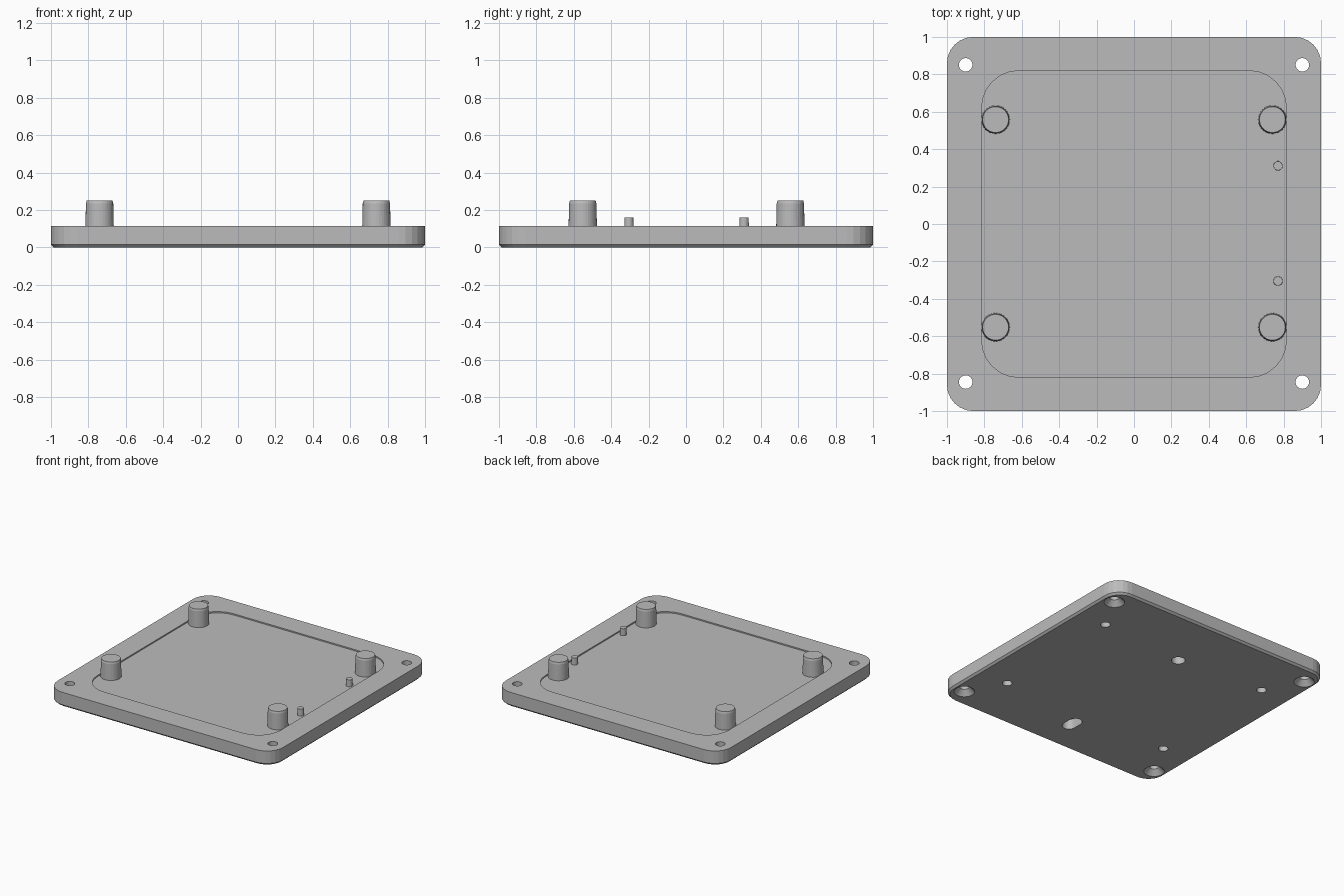
import bpy
import bmesh
from math import cos, sin, pi

old = bpy.data.objects.get("Cube")
if old:
    bpy.data.objects.remove(old, do_unlink=True)

grey = bpy.data.materials.new("light_grey")
grey.use_nodes = True
grey.diffuse_color = (0.5, 0.5, 0.5, 1)
grey.node_tree.nodes["Principled BSDF"].inputs["Base Color"].default_value = (0.5, 0.5, 0.5, 1)


def rounded(hx, hy, r, z, steps=6, cx=0, cy=0):
    """Ring of points: rounded rectangle with half sizes hx, hy."""
    ring = []
    for q, (sx, sy) in enumerate([(1, 1), (-1, 1), (-1, -1), (1, -1)]):
        for i in range(steps + 1):
            a = (q + i / steps) * pi / 2
            ring.append((cx + sx * (hx - r) + r * cos(a), cy + sy * (hy - r) + r * sin(a), z))
    return ring


def circle(x, y, r, z, sides=32):
    return [(x + r * cos(2 * pi * i / sides), y + r * sin(2 * pi * i / sides), z)
            for i in range(sides)]


def loft(name, rings):
    """Closed solid through a stack of equal rings, bottom to top."""
    bm = bmesh.new()
    layers = [[bm.verts.new(p) for p in ring] for ring in rings]
    n = len(layers[0])
    for low, high in zip(layers, layers[1:]):
        for i in range(n):
            j = (i + 1) % n
            bm.faces.new((low[i], low[j], high[j], high[i]))
    bm.faces.new(layers[0][::-1])
    bm.faces.new(layers[-1])
    bmesh.ops.recalc_face_normals(bm, faces=bm.faces)
    mesh = bpy.data.meshes.new(name)
    bm.to_mesh(mesh)
    bm.free()
    mesh.materials.append(grey)
    obj = bpy.data.objects.new(name, mesh)
    bpy.context.collection.objects.link(obj)
    return obj


def lathe(name, x, y, profile):
    return loft(name, [circle(x, y, r, z) for r, z in profile])


def cut(obj, cutters):
    """Subtract the cutters and bake the result."""
    for c in cutters:
        mod = obj.modifiers.new("cut", 'BOOLEAN')
        mod.operation = 'DIFFERENCE'
        mod.solver = 'EXACT'
        mod.object = c
    bpy.context.view_layer.update()
    graph = bpy.context.evaluated_depsgraph_get()
    baked = bpy.data.meshes.new_from_object(obj.evaluated_get(graph))
    obj.modifiers.clear()
    obj.data = baked


TOP, FLOOR = 0.115, 0.105
MID = 0.003     # slight shift of the fittings towards the back
corners = [(sx, sy) for sx in (-1, 1) for sy in (-1, 1)]

# Base plate with rounded corners and a chamfered underside
plate = loft("base_plate", [rounded(0.985, 0.985, 0.125, 0),
                            rounded(1, 1, 0.14, 0.015),
                            rounded(1, 1, 0.14, TOP)])

# Shallow recess in the top
cutters = [loft("recess_cutter", [rounded(0.815, 0.82, 0.2, FLOOR),
                                  rounded(0.815, 0.82, 0.2, 0.3)])]

# Countersunk corner screw holes
for sx, sy in corners:
    cutters.append(lathe("screw_cutter", sx * 0.9, sy * 0.848 + MID,
                         [(0.085, -0.01), (0.036, 0.04), (0.036, 0.2)]))

# Round hole and slot on the underside
cutters.append(lathe("locating_hole_cutter", 0, 0.5, [(0.05, -0.05), (0.05, 0.08)]))
cutters.append(loft("slot_cutter", [rounded(0.05, 0.085, 0.0499, z, 8, 0, -0.7)
                                    for z in (-0.05, 0.08)]))

# Tapered posts, bored from below
for sx, sy in corners:
    x, y = sx * 0.74, sy * 0.555 + MID
    side = "left" if sx > 0 else "right"
    end = "back" if sy > 0 else "front"
    post = lathe(f"{end}_{side}_post", x, y,
                 [(0.076, FLOOR - 0.002), (0.073, 0.235), (0.069, 0.25)])
    bore = lathe("bore_cutter", x, y, [(0.036, -0.05), (0.036, 0.2)])
    cut(post, [bore])
    cutters.append(bore)

cut(plate, cutters)
for c in cutters:
    bpy.data.objects.remove(c, do_unlink=True)

# Small locating pegs on the left side
for sy, end in ((1, "back"), (-1, "front")):
    lathe(f"{end}_peg", 0.77, sy * 0.308 + MID, [(0.025, FLOOR - 0.002), (0.024, 0.16)])
